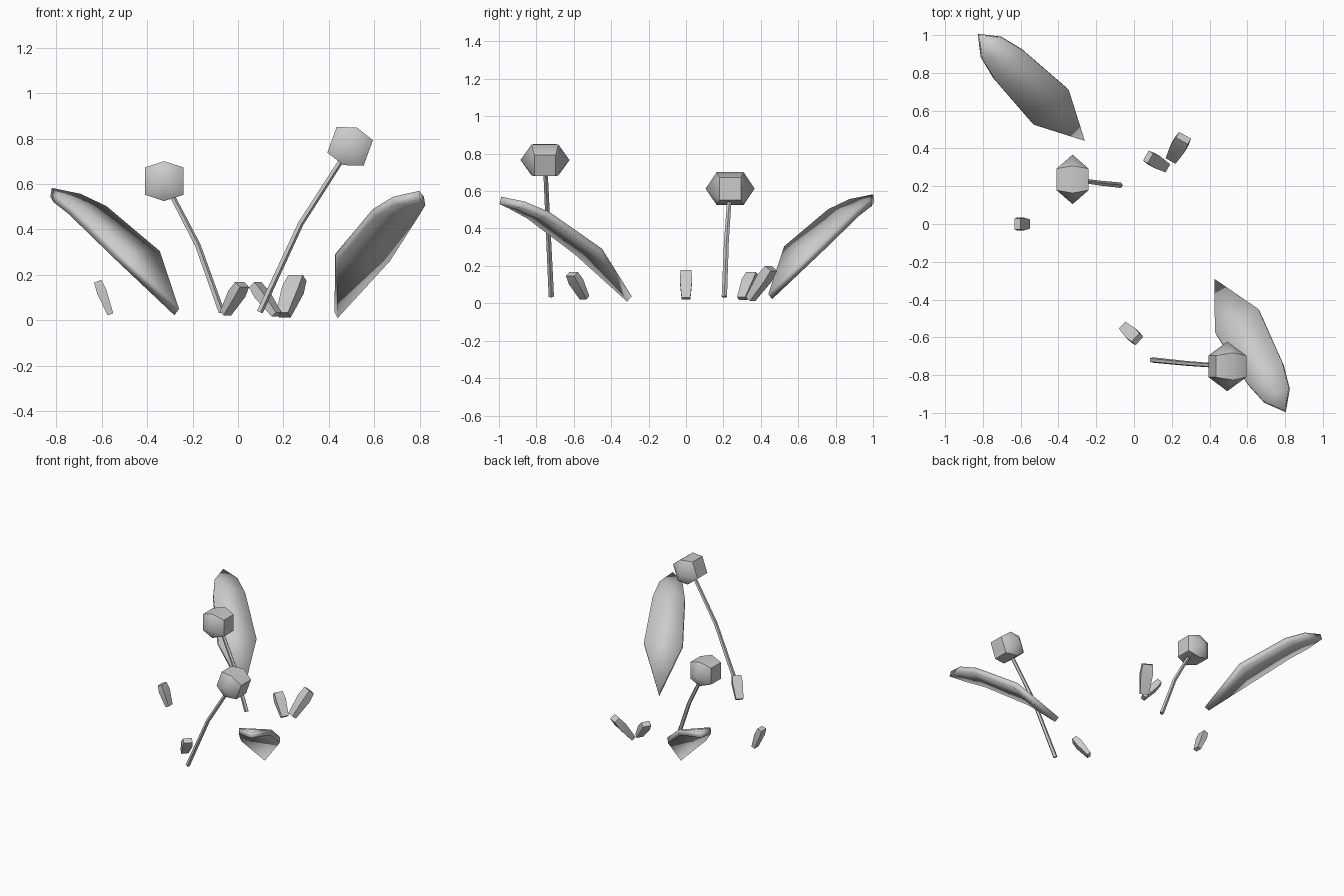
import bpy, math
from mathutils import Vector, Matrix

if "Cube" in bpy.data.objects:
    bpy.data.objects.remove(bpy.data.objects["Cube"])


def make(name, verts, faces, angle=40):
    mesh = bpy.data.meshes.new(name)
    mesh.from_pydata([tuple(v) for v in verts], [], faces)
    mesh.update()
    ob = bpy.data.objects.new(name, mesh)
    bpy.context.collection.objects.link(ob)
    bpy.ops.object.select_all(action='DESELECT')
    bpy.context.view_layer.objects.active = ob
    ob.select_set(True)
    bpy.ops.object.shade_smooth_by_angle(angle=math.radians(angle))
    return ob


def loft(rings):
    """Join rings of equal size into a closed tube with end caps."""
    n = len(rings[0])
    verts = [v for r in rings for v in r]
    faces = [tuple(range(n))[::-1], tuple(range(len(verts) - n, len(verts)))]
    for k in range(len(rings) - 1):
        for i in range(n):
            j = (i + 1) % n
            faces.append((k*n + i, k*n + j, k*n + n + j, k*n + n + i))
    return verts, faces


# Broad arched leaves: (distance along, half width, height)
LEAF = [(0.25, 0.13, 0.305), (0.56, 0.108, 0.503), (0.69, 0.077, 0.557)]


def leaf(name, base, direction, drop):
    d = Vector((*direction, 0)).normalized()
    s = Vector((-d.y, d.x, 0))
    b = Vector((*base, -drop))
    up = Vector((0, 0, 1))
    verts = [b + up * 0.05]
    for a, w, z in LEAF:
        verts += [b + d*a - s*w + up*z, b + d*a + s*w + up*z]
    verts.append(b + d*0.792 + up*0.583)
    faces = [(0, 1, 2), (1, 3, 4, 2), (3, 5, 6, 4), (5, 7, 6)]
    ob = make(name, verts, faces)
    m = ob.modifiers.new("thickness", 'SOLIDIFY')
    m.thickness, m.offset = 0.04, -1


leaf("leaf_back", (-0.26, 0.44), (-1, 1), 0)
leaf("leaf_front", (0.425, -0.29), (0.375, -0.70), 0.013)


# Bent thin stems
def stem(name, points):
    pts = [Vector(p) for p in points]
    rings = []
    for p, r in zip(pts, (0.015, 0.0135, 0.012)):
        k = pts.index(p)
        d = (pts[min(k + 1, 2)] - pts[max(k - 1, 0)]).normalized()
        u = Vector((0, 1, 0)).cross(d).normalized()
        v = d.cross(u)
        rings.append([p + r*(u*math.cos(t) + v*math.sin(t))
                      for t in (i * math.tau / 5 for i in range(5))])
    make(name, *loft(rings))


# Six-sided bud heads with a pointed cap on each y end
def bud(name, centre, roll):
    hexa = [(0, 0.088, 0.072), (0.085, 0.06, 0.057), (0.085, -0.06, 0.057),
            (0, -0.088, 0.072), (-0.085, -0.06, 0.057), (-0.085, 0.06, 0.057)]
    verts = [Vector((x, s*y, z)) for s in (-1, 1) for x, z, y in hexa]
    verts += [Vector((0, -0.131, 0)), Vector((0, 0.131, 0))]
    rot = Matrix.Rotation(roll, 3, 'Y')
    verts = [rot @ v + Vector(centre) for v in verts]
    faces = []
    for i in range(6):
        j = (i + 1) % 6
        faces += [(i, i + 6, j + 6, j), (12, i, j), (13, j + 6, i + 6)]
    make(name, verts, faces)


HEADS = [("left", (-0.073, 0.205, 0.035), (-0.178, 0.216, 0.33), (-0.325, 0.236, 0.613), 0),
         ("right", (0.095, -0.72, 0.037), (0.275, -0.738, 0.425), (0.494, -0.754, 0.766), 20)]
for side, foot, bend, top, roll in HEADS:
    stem("stem_" + side, (foot, bend, top))
    bud("bud_" + side, top, math.radians(roll))


# Small leaning sprouts: (fraction along, width, thickness)
SPROUT = [(0, 0.05, 0.028), (0.68, 0.07, 0.046), (1, 0.06, 0.036)]


def sprout(name, base, top, size):
    b, t = Vector(base), Vector(top)
    d = (t - b).normalized()
    s = Vector((0, 0, 1)).cross(d).normalized()
    n = d.cross(s)
    rings = [[b.lerp(t, f) + size*(s*w*i + n*h*j)/2
              for i, j in ((1, 1), (-1, 1), (-1, -1), (1, -1))]
             for f, w, h in SPROUT]
    make(name, *loft(rings))


sprout("sprout_1", (-0.562, 0, 0.026), (-0.618, 0, 0.172), 0.95)
sprout("sprout_2", (-0.055, -0.543, 0.03), (0.018, -0.61, 0.157), 1)
sprout("sprout_3", (0.17, 0.30, 0.026), (0.075, 0.355, 0.157), 1)
sprout("sprout_4", (0.20, 0.345, 0.023), (0.262, 0.455, 0.187), 1.2)
